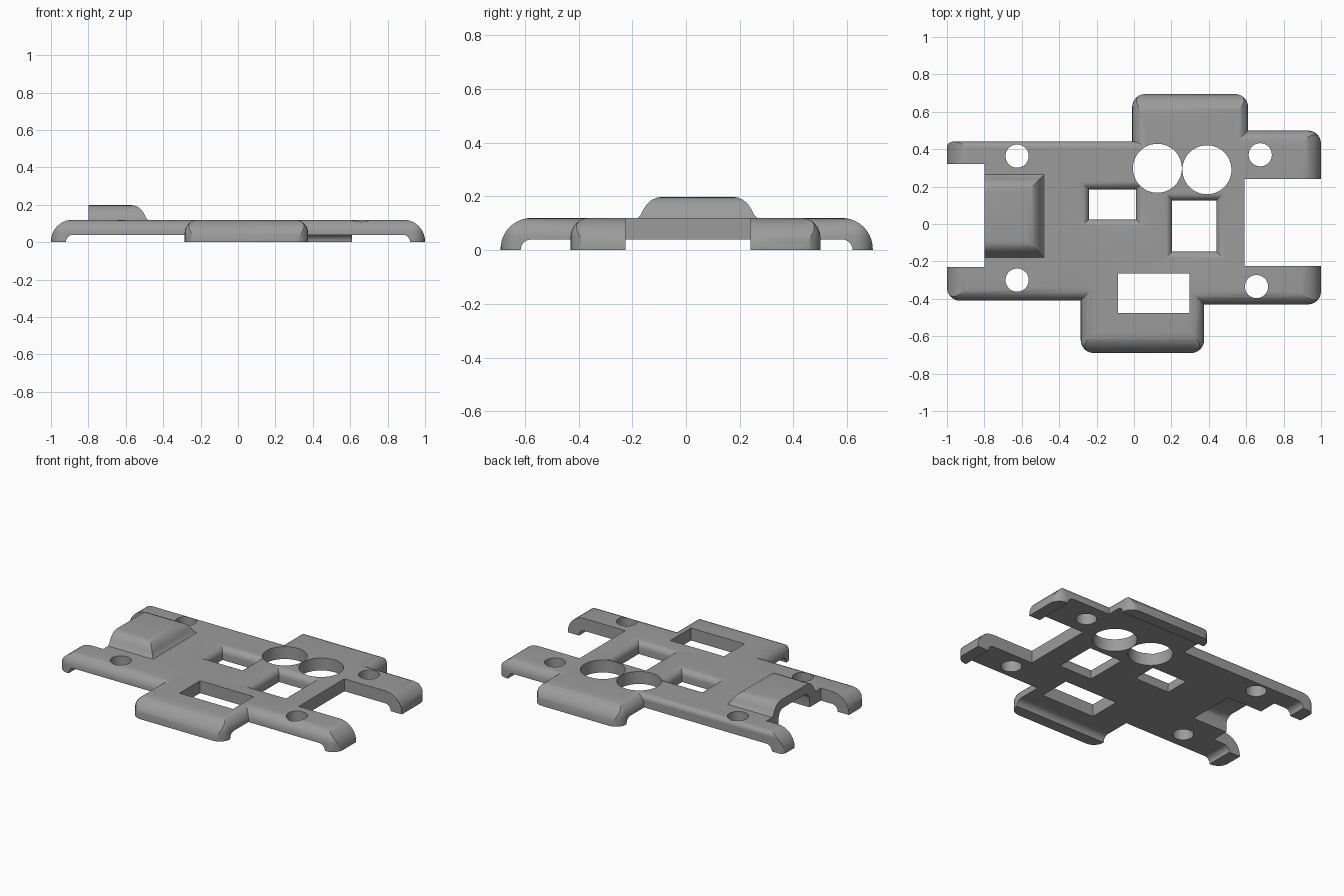
import bpy, bmesh, math

if "Cube" in bpy.data.objects:
    bpy.data.objects.remove(bpy.data.objects["Cube"])

grey = bpy.data.materials.new("mid_grey")
grey.diffuse_color = (0.33, 0.33, 0.33, 1)
grey.use_nodes = True
grey.node_tree.nodes["Principled BSDF"].inputs["Base Color"].default_value = grey.diffuse_color
TOP = 0.12


def to_object(bm, name):
    bmesh.ops.recalc_face_normals(bm, faces=bm.faces[:])
    me = bpy.data.meshes.new(name)
    bm.to_mesh(me)
    bm.free()
    me.materials.append(grey)
    ob = bpy.data.objects.new(name, me)
    bpy.context.collection.objects.link(ob)
    return ob


def box(name, x0, x1, y0, y1, z0=0.0, z1=TOP, r=0.0):
    """Box whose upright and top edges are rounded by r."""
    bm = bmesh.new()
    bmesh.ops.create_cube(bm, size=1)
    for v in bm.verts:
        v.co = (x1 if v.co.x > 0 else x0, y1 if v.co.y > 0 else y0, z1 if v.co.z > 0 else z0)
    if r:
        edges = [e for e in bm.edges if max(v.co.z for v in e.verts) > z1 - 1e-5]
        bmesh.ops.bevel(bm, geom=edges, offset=r, segments=6, profile=0.5, affect='EDGES')
    return to_object(bm, name)


def arch(name, axis, a0, a1, b0, b1, top, r):
    """Profile with rounded upper corners along one axis, extruded along the other."""
    z0, n = -0.1, 10
    pts = [(a0, z0)]
    for i in range(n + 1):
        t = math.pi / 2 * i / n
        pts.append((a0 + r - r * math.cos(t), top - r + r * math.sin(t)))
    for i in range(n + 1):
        t = math.pi / 2 * i / n
        pts.append((a1 - r + r * math.sin(t), top - r + r * math.cos(t)))
    pts.append((a1, z0))
    place = (lambda a, b, z: (a, b, z)) if axis == 'X' else (lambda a, b, z: (b, a, z))
    bm = bmesh.new()
    rings = [[bm.verts.new(place(a, b, z)) for a, z in pts] for b in (b0, b1)]
    bm.faces.new(rings[0])
    bm.faces.new(rings[1])
    for i in range(len(pts)):
        j = (i + 1) % len(pts)
        bm.faces.new((rings[0][i], rings[0][j], rings[1][j], rings[1][i]))
    return to_object(bm, name)


def loft(name, x0, x1, y0, y1, levels):
    """Stack of rectangles, each grown by an offset at a height."""
    bm = bmesh.new()
    rings = []
    for e, z in levels:
        rings.append([bm.verts.new(p) for p in ((x0 - e, y0 - e, z), (x1 + e, y0 - e, z),
                                                (x1 + e, y1 + e, z), (x0 - e, y1 + e, z))])
    bm.faces.new(rings[0])
    bm.faces.new(rings[-1])
    for a, b in zip(rings, rings[1:]):
        for i in range(4):
            j = (i + 1) % 4
            bm.faces.new((a[i], a[j], b[j], b[i]))
    return to_object(bm, name)


def cylinder(name, x, y, r, sides):
    bm = bmesh.new()
    bmesh.ops.create_cone(bm, cap_ends=True, segments=sides, radius1=r, radius2=r, depth=0.6)
    bmesh.ops.translate(bm, verts=bm.verts[:], vec=(x, y, 0.1))
    return to_object(bm, name)


def combine(target, other, op):
    m = target.modifiers.new(op, 'BOOLEAN')
    m.operation, m.solver, m.object = op, 'EXACT', other
    bpy.context.view_layer.objects.active = target
    bpy.ops.object.modifier_apply(modifier=m.name)
    bpy.data.objects.remove(other)


# Main plate with four arms, rounded down at both ends
plate = box("cover_plate", -1, 0.5, -0.41, 0.3, r=0.07)
combine(plate, box("left_back", -1, 0.5, -0.2, 0.44, r=0.03), 'UNION')
combine(plate, box("right_half", 0.1, 1, -0.43, 0.50, r=0.07), 'UNION')
combine(plate, arch("end_rounding", 'X', -1, 1, -1, 1, TOP, 0.115), 'INTERSECT')

# Front and back flaps, rounded down at their outer edges
for name, x0, x1, y0, y1 in (("front_flap", -0.285, 0.375, -0.69, -0.1),
                             ("back_flap", -0.01, 0.61, 0.1, 0.695)):
    flap = box(name, x0, x1, y0, y1, r=0.07)
    combine(flap, arch("flap_rounding", 'Y', -0.69, 0.695, -1, 1, TOP, 0.115), 'INTERSECT')
    combine(plate, flap, 'UNION')

# Hollow underside, leaving curled lips at the ends
combine(plate, arch("hollow_x", 'X', -0.92, 0.92, -0.55, 0.55, 0.04, 0.039), 'DIFFERENCE')
combine(plate, arch("hollow_y", 'Y', -0.615, 0.62, -0.6, 0.8, 0.04, 0.039), 'DIFFERENCE')

# Raised hood with a pocket beneath it
hood = [(0, 0.09), (0, 0.12), (-0.012, 0.132), (-0.02, 0.15), (-0.034, 0.171),
        (-0.052, 0.187), (-0.072, 0.196), (-0.09, 0.198)]
combine(plate, loft("hood", -1.0, -0.48, -0.18, 0.265, hood), 'UNION')
pocket = [(0, -0.1), (0, 0.095), (-0.01, 0.12), (-0.028, 0.135), (-0.05, 0.14)]
combine(plate, loft("hood_pocket", -1.1, -0.55, -0.115, 0.2, pocket), 'DIFFERENCE')

# End notches between the arms and the front window
combine(plate, box("left_notch", -1.3, -0.8, -0.23, 0.322, -0.2, 0.5), 'DIFFERENCE')
combine(plate, box("right_notch", 0.59, 1.3, -0.225, 0.24, -0.2, 0.5), 'DIFFERENCE')
combine(plate, box("front_window", -0.085, 0.297, -0.475, -0.265, -0.2, 0.5), 'DIFFERENCE')

# Two windows with rounded rims
R = 0.043
rim = [(0, -0.1)]
for i in range(7):
    t = math.pi / 2 * i / 6
    rim.append((R * (1 - math.cos(t)), TOP - R + R * math.sin(t)))
rim.append((R, 0.3))
combine(plate, loft("left_window", -0.24, 0.01, 0.025, 0.185, rim), 'DIFFERENCE')
combine(plate, loft("right_window", 0.204, 0.44, -0.147, 0.126, rim), 'DIFFERENCE')

# Sensor holes and screw holes
for x, y, r, n in ((0.125, 0.298, 0.131, 48), (0.39, 0.29, 0.131, 48),
                   (-0.625, 0.363, 0.062, 32), (-0.625, -0.30, 0.062, 32),
                   (0.675, 0.37, 0.062, 32), (0.655, -0.335, 0.062, 32)):
    combine(plate, cylinder("hole", x, y, r, n), 'DIFFERENCE')

bpy.ops.object.select_all(action='DESELECT')
plate.select_set(True)
bpy.context.view_layer.objects.active = plate
bpy.ops.object.shade_smooth_by_angle(angle=math.radians(30))
